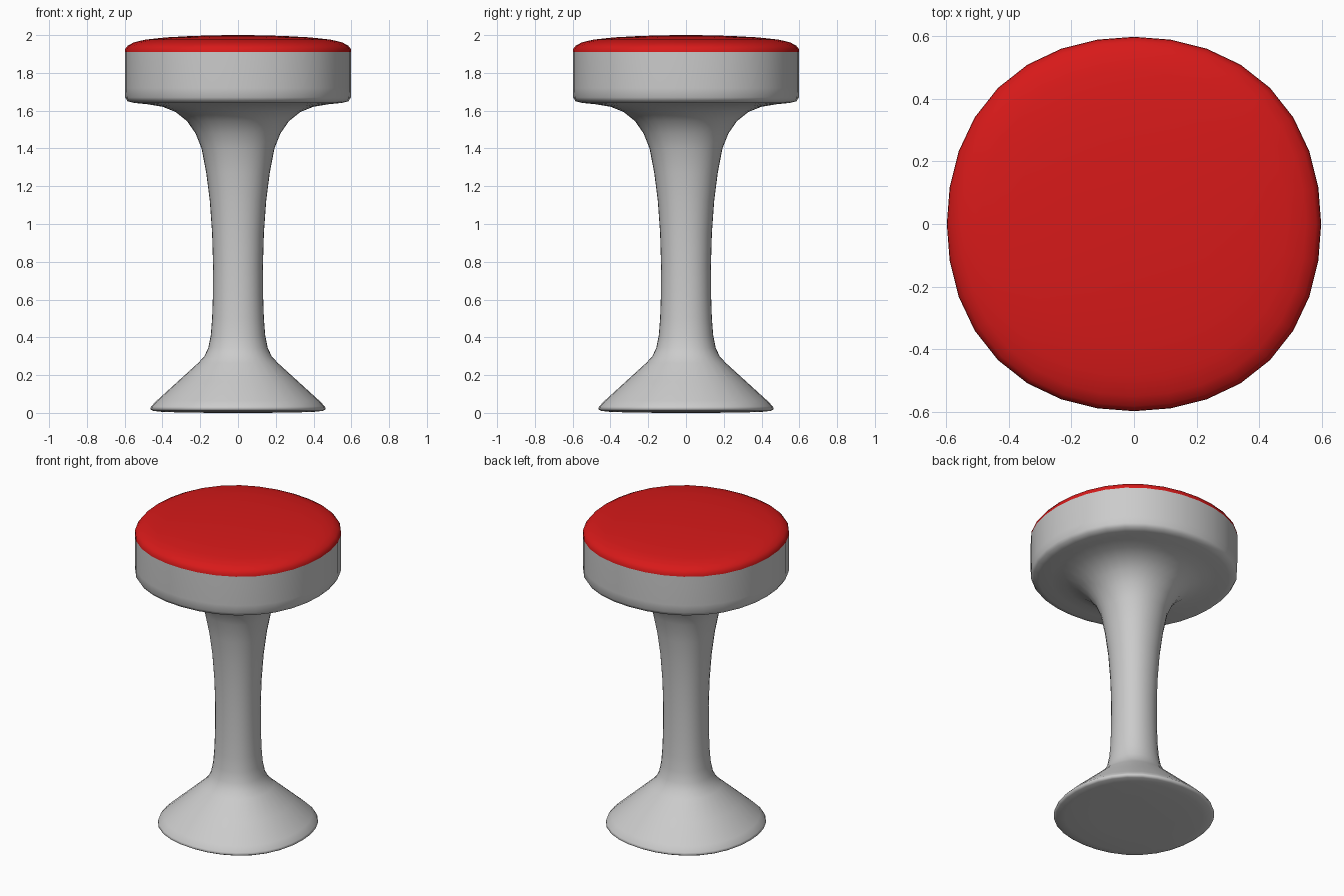
import bpy, bmesh
from math import sin, cos, tau

if "Cube" in bpy.data.objects:
    bpy.data.objects.remove(bpy.data.objects["Cube"])

SEG = 32

def lathe(name, profile):
    """Revolve (radius, z) points into a slightly squared round form."""
    bm = bmesh.new()
    rings = []
    for r, z in profile:
        if r == 0:
            rings.append([bm.verts.new((0, 0, z))] * SEG)
            continue
        ring = []
        for i in range(SEG):
            a = tau * i / SEG
            k = r * (1 + 0.028 * sin(2 * a) ** 2)
            ring.append(bm.verts.new((k * cos(a), k * sin(a), z)))
        rings.append(ring)
    for low, high in zip(rings, rings[1:]):
        for i in range(SEG):
            j = (i + 1) % SEG
            corners = [low[i], low[j], high[j], high[i]]
            bm.faces.new(list(dict.fromkeys(corners)))
    bmesh.ops.recalc_face_normals(bm, faces=bm.faces)
    mesh = bpy.data.meshes.new(name)
    bm.to_mesh(mesh)
    bm.free()
    for p in mesh.polygons:
        p.use_smooth = True
    obj = bpy.data.objects.new(name, mesh)
    bpy.context.collection.objects.link(obj)
    return obj

# Grey pedestal: flared foot, waisted column and seat rim in one surface
lathe("pedestal", [
    (0, 0), (0.25, 0.001), (0.40, 0.005), (0.45, 0.011), (0.465, 0.02),
    (0.46, 0.034), (0.43, 0.065), (0.32, 0.165), (0.21, 0.265),
    (0.178, 0.30), (0.157, 0.345), (0.144, 0.41), (0.137, 0.50),
    (0.133, 0.62), (0.132, 0.78), (0.137, 0.95), (0.149, 1.12),
    (0.168, 1.27), (0.193, 1.40), (0.225, 1.48), (0.27, 1.545),
    (0.33, 1.593), (0.40, 1.621), (0.48, 1.634), (0.55, 1.641),
    (0.585, 1.65), (0.597, 1.67), (0.599, 1.72), (0.599, 1.91)])

# Red domed cushion
cushion = lathe("cushion", [
    (0.599, 1.91), (0.597, 1.927), (0.583, 1.945), (0.55, 1.962),
    (0.49, 1.976), (0.38, 1.988), (0.25, 1.995), (0.12, 1.999), (0, 2.0)])
red = bpy.data.materials.new("red_vinyl")
red.diffuse_color = (0.68, 0.01, 0.01, 1)
red.use_nodes = True
red.node_tree.nodes["Principled BSDF"].inputs["Base Color"].default_value = red.diffuse_color
cushion.data.materials.append(red)
